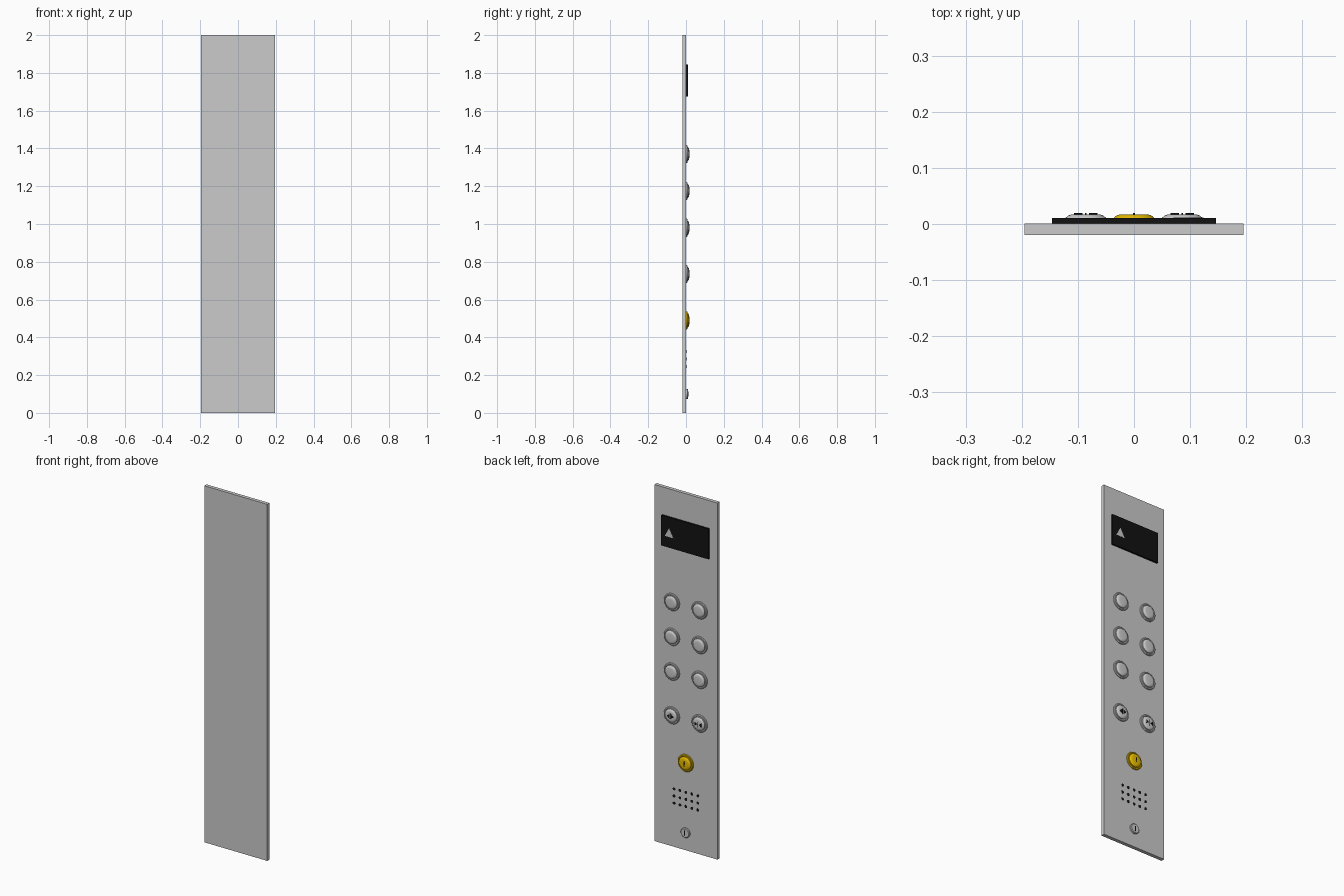
import bpy, bmesh, math

if "Cube" in bpy.data.objects:
    bpy.data.objects.remove(bpy.data.objects["Cube"])

FACE = 0.0005  # y of the panel's working face


def material(name, rgb):
    m = bpy.data.materials.new(name)
    m.diffuse_color = (*rgb, 1)
    m.use_nodes = True
    m.node_tree.nodes["Principled BSDF"].inputs["Base Color"].default_value = m.diffuse_color
    return m


BLACK = material("black", (0.006, 0.006, 0.006))
YELLOW = material("yellow", (0.8, 0.5, 0.0))


def finish(bm, name, mat=None, smooth=False):
    bmesh.ops.recalc_face_normals(bm, faces=bm.faces)
    me = bpy.data.meshes.new(name)
    bm.to_mesh(me)
    bm.free()
    ob = bpy.data.objects.new(name, me)
    bpy.context.collection.objects.link(ob)
    if mat:
        me.materials.append(mat)
    if smooth:
        bpy.ops.object.select_all(action='DESELECT')
        ob.select_set(True)
        bpy.context.view_layer.objects.active = ob
        bpy.ops.object.shade_smooth_by_angle(angle=math.radians(25))
    return ob


def plate(name, outline, y0, y1, mat=None):
    """Extrude an (x, z) outline from y0 to y1."""
    bm = bmesh.new()
    f = bm.faces.new([bm.verts.new((x, y0, z)) for x, z in outline])
    top = bmesh.ops.extrude_face_region(bm, geom=[f])["geom"]
    bmesh.ops.translate(bm, vec=(0, y1 - y0, 0),
                        verts=[v for v in top if isinstance(v, bmesh.types.BMVert)])
    return finish(bm, name, mat)


def rect(x, z, w, h):
    return [(x - w/2, z - h/2), (x + w/2, z - h/2), (x + w/2, z + h/2), (x - w/2, z + h/2)]


def lathe(name, profile, x, z, mat=None, n=40):
    """Turn an (r, y) profile about the y axis and cap both ends."""
    bm = bmesh.new()
    rings = [[bm.verts.new((x + r*math.cos(2*math.pi*i/n), FACE + y,
                            z + r*math.sin(2*math.pi*i/n))) for i in range(n)]
             for r, y in profile]
    for a, b in zip(rings, rings[1:]):
        for i in range(n):
            j = (i + 1) % n
            bm.faces.new((a[i], a[j], b[j], b[i]))
    bm.faces.new(rings[0])
    bm.faces.new(rings[-1])
    return finish(bm, name, mat, True)


BEZEL = [(0.048, -0.001), (0.048, 0.004), (0.045, 0.007), (0.040, 0.007), (0.038, 0.004)]
CAP = [(0.037, 0.0), (0.037, 0.009), (0.035, 0.0115), (0.031, 0.0145), (0.027, 0.016), (0.020, 0.0168)]


def button(name, x, z, mat=None):
    lathe(name + "_bezel", BEZEL, x, z, mat)
    lathe(name + "_cap", CAP, x, z, mat)


# Mounting panel
plate("panel", rect(0, 1, 0.39, 2), -0.0195, FACE)

# Display window with direction arrow
plate("display", rect(0, 1.76, 0.293, 0.17), FACE, 0.0105, BLACK)
plate("display_arrow", [(0.07, 1.735), (0.124, 1.735), (0.097, 1.785)], 0.0105, 0.0115)

# Floor buttons, two columns
for row, z in enumerate((0.98, 1.175, 1.37)):
    for side in (1, -1):
        button(f"floor_button_{row}_{'left' if side > 0 else 'right'}", 0.086*side, z)

# Door open and door close buttons with arrow marks
DZ = 0.735
for name, cx, outward in (("door_open", 0.086, True), ("door_close", -0.086, False)):
    button(name + "_button", cx, DZ)
    plate(name + "_bar", rect(cx, DZ, 0.003, 0.03), 0.0165, 0.0195, BLACK)
    for s in (1, -1):
        tip, base = (0.021, 0.006) if outward else (0.006, 0.021)
        plate(name + "_arrow", [(cx + s*tip, DZ), (cx + s*base, DZ + 0.011),
                                (cx + s*base, DZ - 0.011)], 0.0165, 0.0195, BLACK)

# Alarm button with warning mark
button("alarm_button", 0, 0.49, YELLOW)
plate("alarm_mark_bar", rect(0, 0.495, 0.004, 0.018), 0.0165, 0.0195, BLACK)
plate("alarm_mark_dot", rect(0, 0.479, 0.004, 0.004), 0.0165, 0.0195, BLACK)

# Speaker grille
for i in range(5):
    for j in range(3):
        lathe("speaker_hole", [(0.008, -0.001), (0.008, 0.001)],
              (i - 2)*0.037, 0.285 + (j - 1)*0.04, BLACK, 16)

# Key switch
lathe("key_switch", [(0.027, -0.001), (0.027, 0.008), (0.024, 0.0105)], 0, 0.1)
plate("key_slot", rect(0, 0.1, 0.006, 0.028), 0.010, 0.012, BLACK)
